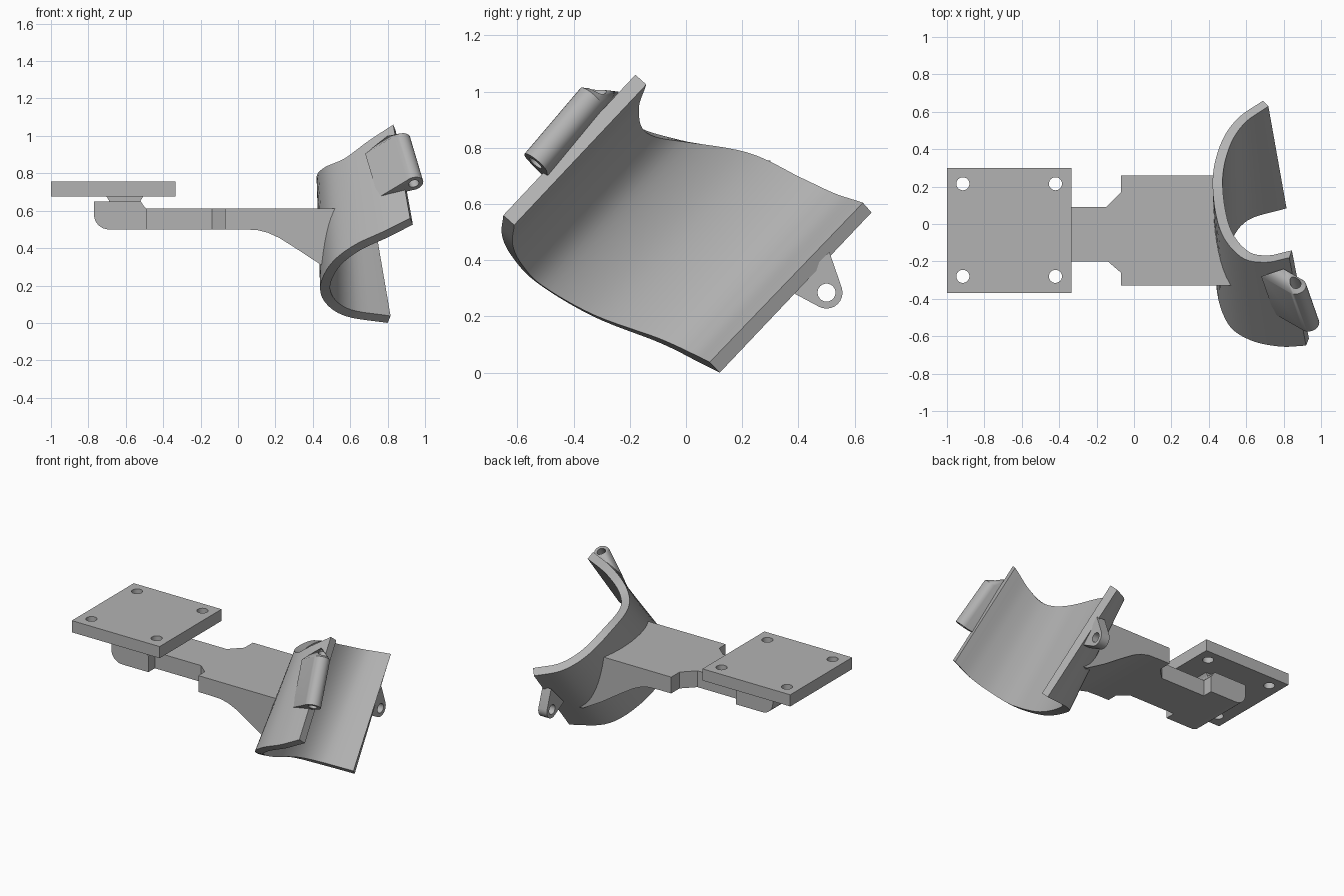
import bpy, bmesh, math
from mathutils import Vector, Matrix

cube = bpy.data.objects.get("Cube")
if cube:
    bpy.data.objects.remove(cube)

grey = bpy.data.materials.new("plain grey")
grey.use_nodes = True
grey.diffuse_color = (0.45, 0.45, 0.45, 1)
grey.node_tree.nodes["Principled BSDF"].inputs["Base Color"].default_value = grey.diffuse_color


def finish(name, bm, smooth=False):
    bmesh.ops.recalc_face_normals(bm, faces=bm.faces)
    mesh = bpy.data.meshes.new(name)
    bm.to_mesh(mesh)
    bm.free()
    mesh.materials.append(grey)
    ob = bpy.data.objects.new(name, mesh)
    bpy.context.collection.objects.link(ob)
    if smooth:
        smooth_shade(ob)
    return ob


def select(ob):
    bpy.ops.object.select_all(action='DESELECT')
    ob.select_set(True)
    bpy.context.view_layer.objects.active = ob


def smooth_shade(ob):
    select(ob)
    bpy.ops.object.shade_smooth_by_angle(angle=math.radians(30))


def prism(name, points, offset):
    """Extrude a closed outline of 3D points along an offset."""
    bm = bmesh.new()
    face = bm.faces.new([bm.verts.new(p) for p in points])
    new = bmesh.ops.extrude_face_region(bm, geom=[face], use_keep_orig=True)
    moved = [v for v in new["geom"] if isinstance(v, bmesh.types.BMVert)]
    bmesh.ops.translate(bm, verts=moved, vec=Vector(offset))
    return finish(name, bm)


def box(name, low, high):
    (x0, y0, z0), (x1, y1, z1) = low, high
    return prism(name, [(x0, y0, z0), (x1, y0, z0), (x1, y1, z0), (x0, y1, z0)], (0, 0, z1 - z0))


def boolean(target, tool, operation='DIFFERENCE'):
    tool.hide_render = True
    mod = target.modifiers.new("cut", 'BOOLEAN')
    mod.operation, mod.solver, mod.object = operation, 'EXACT', tool
    select(target)
    bpy.ops.object.modifier_apply(modifier=mod.name)
    bpy.data.objects.remove(tool)


def circle(centre, axis, radius, count=24):
    turn = Vector(axis).to_track_quat('Z', 'Y')
    return [Vector(centre) + turn @ Vector((radius * math.cos(a), radius * math.sin(a), 0))
            for a in (2 * math.pi * i / count for i in range(count))]


def drill(target, centre, axis, radius):
    axis = Vector(axis)
    boolean(target, prism("drill", circle(Vector(centre) - axis / 2, axis, radius), axis))


def spline(points, steps=6):
    """Smooth path through the points."""
    p = [Vector(q) for q in points]
    p = [2 * p[0] - p[1]] + p + [2 * p[-1] - p[-2]]
    out = []
    for a, b, c, d in zip(p, p[1:], p[2:], p[3:]):
        for i in range(steps):
            t = i / steps
            out.append(0.5 * (2 * b + (c - a) * t + (2 * a - 5 * b + 4 * c - d) * t * t
                              + (3 * b - a - 3 * c + d) * t ** 3))
    return out + [p[-2]]


def inset(path, along, amount):
    """Offset a rim path towards the hollow side."""
    out = []
    for i, q in enumerate(path):
        tangent = path[min(i + 1, len(path) - 1)] - path[max(i - 1, 0)]
        side = along.cross(tangent).normalized()
        out.append(q + side * amount)
    return out


def shell(name, low_a, high_a, low_b, high_b, smooth=False):
    """Closed solid between two ruled surfaces."""
    bm = bmesh.new()
    rings = []
    for la, ha, lb, hb in zip(low_a, high_a, low_b, high_b):
        rings.append([bm.verts.new(q) for q in (la, ha, hb, lb)])
    for r, s in zip(rings, rings[1:]):
        for i in range(4):
            j = (i + 1) % 4
            bm.faces.new((r[i], r[j], s[j], s[i]))
    bm.faces.new(rings[0])
    bm.faces.new(rings[-1][::-1])
    return finish(name, bm, smooth)


# Curved cradle, lofted between its lower and upper rims
low = spline([(.92, -.65, .56), (.78, -.655, .49), (.62, -.62, .415), (.5, -.53, .32),
              (.44, -.33, .2), (.47, -.09, .105), (.58, .05, .035), (.8, .12, 0)])
high = spline([(.83, -.18, 1.06), (.7, -.205, .975), (.57, -.175, .88), (.46, -.03, .83),
               (.42, .22, .775), (.46, .42, .675), (.55, .56, .605), (.69, .66, .57)])
along = Vector((-.1, .54, .56)).normalized()
if along.cross(low[25] - low[23]).x < 0:
    along = -along
shell("cradle", low, high, inset(low, along, .054), inset(high, along, .054), True)

# Arm with a flared end and a curved gusset, trimmed to the cradle
arm = prism("arm", [(x, y, .5) for x, y in (
    (-.6, -.2), (-.14, -.2), (-.07, -.26), (-.07, -.33), (.8, -.33),
    (.8, .26), (-.07, .26), (-.07, .17), (-.15, .09), (-.6, .09))], (0, 0, .112))
gusset = prism("gusset", [(x, -.33, z) for x, z in (
    (.02, .5), (.1, .497), (.16, .482), (.22, .455), (.3, .405), (.46, .3),
    (.6, .22), (.75, .22), (.75, .56), (.02, .56))], (0, .59, 0))
boolean(arm, gusset, 'UNION')
mid_low, mid_high = inset(low, along, .025), inset(high, along, .025)
reach = Vector((1, 0, 0))
boolean(arm, shell("trim", mid_low, mid_high,
                   [q + reach for q in mid_low], [q + reach for q in mid_high]))
smooth_shade(arm)

# Mounting block with a rounded lower corner, and the post above it
corner = [(-.69 - .08 * math.sin(a), .58 - .08 * math.cos(a))
          for a in (math.pi / 2 * i / 8 for i in range(9))]
block = prism("mounting_block", [(x, -.27, z) for x, z in
              corner + [(-.77, .65), (-.52, .65), (-.5, .62), (-.49, .61), (-.49, .5)]], (0, .43, 0))
smooth_shade(block)
post = prism("post", [(x, -.2, z) for x, z in (
    (-.69, .6), (-.69, .655), (-.705, .68), (-.505, .68), (-.52, .655), (-.52, .6))], (0, .29, 0))

# Square plate with four screw holes
plate = box("mounting_plate", (-1, -.37, .675), (-.335, .3, .755))
for x in (-.915, -.42):
    for y in (-.28, .215):
        drill(plate, (x, y, .715), (0, 0, .3), .035)
smooth_shade(plate)


def lug(name, centre, axis, radius, roots, hole):
    """Rounded ear that runs from a bored end to two root points."""
    bm = bmesh.new()
    axis = Vector(axis)
    for q in circle(centre, axis, radius) + [Vector(r) for r in roots]:
        bm.verts.new(q)
        bm.verts.new(q + axis)
    hull = bmesh.ops.convex_hull(bm, input=bm.verts)
    spare = [v for v in hull["geom_interior"] if isinstance(v, bmesh.types.BMVert)]
    bmesh.ops.delete(bm, geom=spare, context='VERTS')
    ob = finish(name, bm)
    drill(ob, Vector(centre) + axis / 2, axis * 1.5, hole)
    smooth_shade(ob)


# Long upper lug and thin lower lug
lug("upper_lug", (.94, -.535, .745), (-.07, .2, .235), .052,
    [(.75, -.48, .67), (.87, -.44, .765)], .028)
lug("lower_lug", (.665, .5, .285), (.065, 0, 0), .057,
    [(.665, .37, .29), (.665, .51, .43)], .032)
